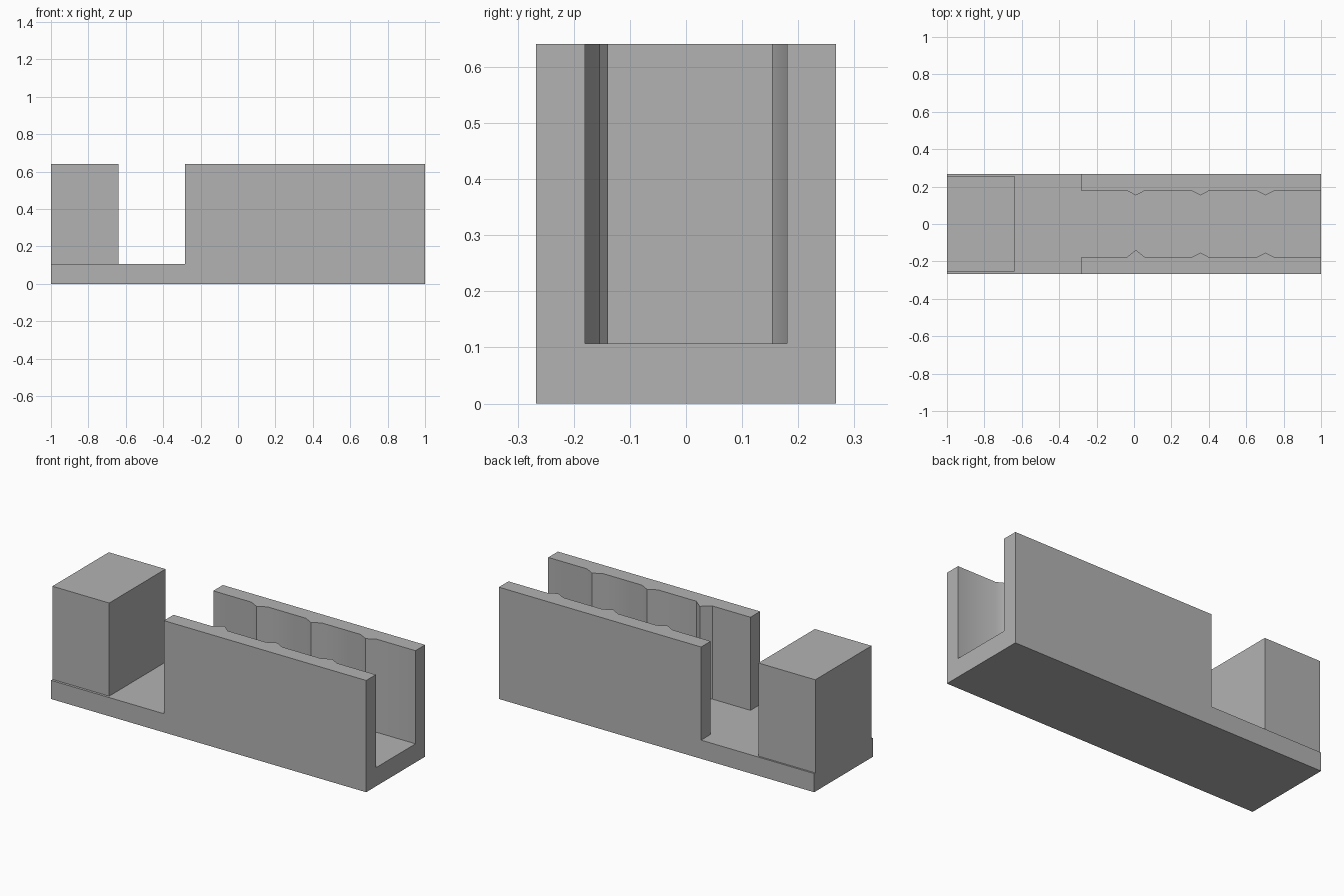
import bpy, bmesh, math

cube = bpy.data.objects.get("Cube")
if cube:
    bpy.data.objects.remove(cube)

grey = bpy.data.materials.new("plain grey")
grey.use_nodes = True
colour = (0.45, 0.45, 0.45, 1)
grey.diffuse_color = colour
grey.node_tree.nodes["Principled BSDF"].inputs["Base Color"].default_value = colour

FLOOR, TOP = 0.107, 0.641
HALF_Y, INNER_Y = 0.267, 0.18
WALL_START = -0.283


def prism(name, outline, z0, z1):
    """Extrude an xy outline from z0 up to z1."""
    bm = bmesh.new()
    base = bm.faces.new([bm.verts.new((x, y, z0)) for x, y in outline])
    lifted = bmesh.ops.extrude_face_region(bm, geom=[base])["geom"]
    bmesh.ops.translate(bm, vec=(0, 0, z1 - z0),
                        verts=[v for v in lifted if isinstance(v, bmesh.types.BMVert)])
    bmesh.ops.recalc_face_normals(bm, faces=bm.faces)
    mesh = bpy.data.meshes.new(name)
    bm.to_mesh(mesh)
    bm.free()
    mesh.materials.append(grey)
    obj = bpy.data.objects.new(name, mesh)
    bpy.context.collection.objects.link(obj)
    return obj


def box(name, x0, x1, y0, y1, z0, z1):
    return prism(name, [(x0, y0), (x1, y0), (x1, y1), (x0, y1)], z0, z1)


def ridged_wall(name, side, heights):
    """Channel wall with pointed upright ridges on its inner face."""
    outline = [(1, side * HALF_Y), (WALL_START, side * HALF_Y),
               (WALL_START, side * INNER_Y)]
    for x, h in zip((0.01, 0.355, 0.703), heights):
        outline += [(x - 0.051, side * INNER_Y), (x, side * (INNER_Y - h)),
                    (x + 0.051, side * INNER_Y)]
    outline.append((1, side * INNER_Y))
    wall = prism(name, outline, FLOOR, TOP)
    bpy.ops.object.select_all(action='DESELECT')
    wall.select_set(True)
    bpy.context.view_layer.objects.active = wall
    bpy.ops.object.shade_smooth_by_angle(angle=math.radians(30))


# Base slab, end block and the two channel walls
box("base_slab", -1, 1, -HALF_Y, HALF_Y, 0, FLOOR)
box("end_block", -1, -0.64, -0.253, 0.257, FLOOR, TOP)
ridged_wall("front_wall", -1, (0.041, 0.027, 0.027))
ridged_wall("back_wall", 1, (0.027, 0.027, 0.027))
